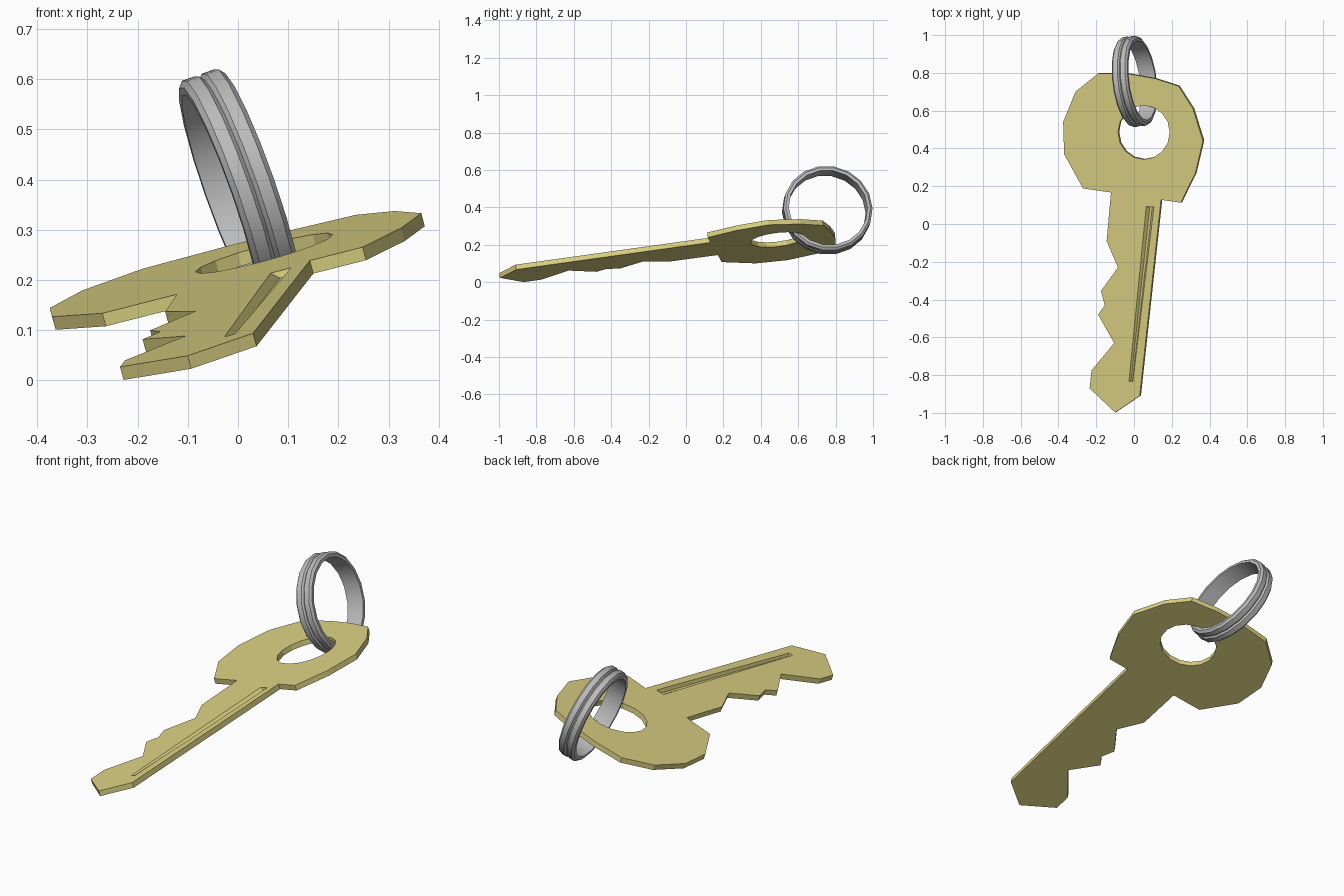
import bpy, bmesh, math
from mathutils import Vector

if "Cube" in bpy.data.objects:
    bpy.data.objects.remove(bpy.data.objects["Cube"])

def material(name, color):
    m = bpy.data.materials.new(name)
    m.diffuse_color = (*color, 1)
    m.use_nodes = True
    m.node_tree.nodes["Principled BSDF"].inputs["Base Color"].default_value = m.diffuse_color
    return m

def make_object(name, bm, mat=None):
    bmesh.ops.recalc_face_normals(bm, faces=bm.faces)
    me = bpy.data.meshes.new(name)
    bm.to_mesh(me)
    bm.free()
    ob = bpy.data.objects.new(name, me)
    bpy.context.collection.objects.link(ob)
    if mat:
        me.materials.append(mat)
    return ob

# The key lies in a tilted plane; points are given as seen from the top
NORMAL = Vector((-0.27, -0.11, 1)).normalized()

def on_key(x, y, off):
    return Vector((x, y, 0.27 * x + 0.11 * y + 0.186)) + NORMAL * off

def plate(name, top, top_off, bottom, bottom_off, mat=None):
    bm = bmesh.new()
    a = [bm.verts.new(on_key(x, y, top_off)) for x, y in top]
    b = [bm.verts.new(on_key(x, y, bottom_off)) for x, y in bottom]
    bm.faces.new(a)
    bm.faces.new(b[::-1])
    n = len(a)
    for i in range(n):
        j = (i + 1) % n
        bm.faces.new((a[i], b[i], b[j], a[j]))
    return make_object(name, bm, mat)

def cut(ob, cutter):
    cutter.hide_render = True
    mod = ob.modifiers.new("cut", 'BOOLEAN')
    mod.operation = 'DIFFERENCE'
    mod.solver = 'EXACT'
    mod.object = cutter
    bpy.context.view_layer.objects.active = ob
    bpy.ops.object.modifier_apply(modifier=mod.name)
    bpy.data.objects.remove(cutter)

# Key: head, shaft and toothed edge in one outline
outline = [(-0.37, 0.37), (-0.375, 0.54), (-0.31, 0.70), (-0.19, 0.797), (-0.03, 0.795),
           (0.11, 0.77), (0.235, 0.73), (0.312, 0.61), (0.365, 0.44), (0.325, 0.27),
           (0.248, 0.113), (0.143, 0.128), (0.03, -0.91), (-0.10, -0.998), (-0.235, -0.87),
           (-0.225, -0.775), (-0.105, -0.63), (-0.19, -0.48), (-0.155, -0.43),
           (-0.175, -0.355), (-0.085, -0.23), (-0.145, -0.09), (-0.122, 0.167), (-0.27, 0.188)]
key = plate("key", outline, 0, outline, -0.027, material("brass", (0.70, 0.63, 0.22)))

# Hole in the head
hole = [(0.052 + 0.137 * math.cos(i * math.tau / 16),
         0.485 + 0.143 * math.sin(i * math.tau / 16)) for i in range(16)]
cut(key, plate("hole_cutter", hole, 0.05, hole, -0.08))

# Tapered groove along the shaft
wide = [(0.064, 0.092), (0.106, 0.09), (-0.006, -0.835), (-0.027, -0.833)]
narrow = [(0.08, 0.088), (0.093, 0.088), (-0.012, -0.83), (-0.019, -0.83)]
cut(key, plate("groove_cutter", wide, 0.0005, narrow, -0.014))

# Split ring: two bevelled bands with a groove between, spun round a tilted axis
half = [(0.008, 0.24), (0.034, 0.24), (0.044, 0.228), (0.044, 0.212)]
section = [(-a, r) for a, r in half[::-1]] + [(0, 0.231)] + half
axis = Vector((1, 0.124, 0.355)).normalized()
side = axis.cross(Vector((0, 0, 1))).normalized()
up = side.cross(axis)
centre = Vector((0.003, 0.755, 0.385))
SIDES = 18
bm = bmesh.new()
loops = []
for i in range(SIDES):
    t = i * math.tau / SIDES
    radial = side * math.cos(t) + up * math.sin(t)
    loops.append([bm.verts.new(centre + axis * a + radial * r) for a, r in section])
for i in range(SIDES):
    p, q = loops[i], loops[(i + 1) % SIDES]
    for k in range(len(section)):
        m = (k + 1) % len(section)
        bm.faces.new((p[k], p[m], q[m], q[k]))
ring = make_object("key_ring", bm, material("steel", (0.5, 0.5, 0.5)))
bpy.ops.object.select_all(action='DESELECT')
ring.select_set(True)
bpy.context.view_layer.objects.active = ring
bpy.ops.object.shade_smooth_by_angle(angle=math.radians(30))
